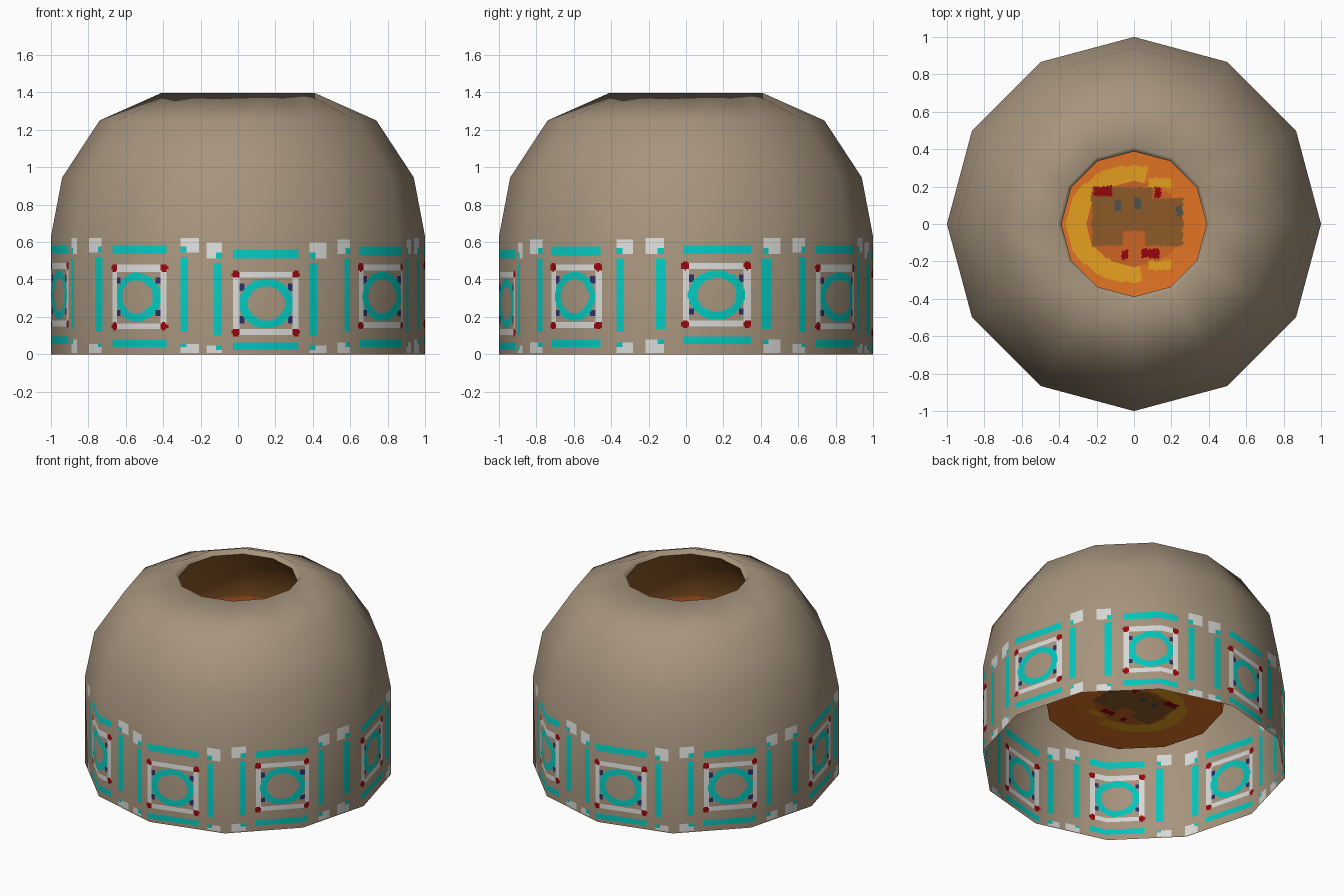
import bpy, math

if "Cube" in bpy.data.objects:
    bpy.data.objects.remove(bpy.data.objects["Cube"])

SIDES = 12
C15 = math.cos(math.radians(15))


def lin(c):
    c /= 255
    return c / 12.92 if c <= 0.04045 else ((c + 0.055) / 1.055) ** 2.4


COLOURS = {
    "tan_clay": (166, 148, 125), "turquoise": (4, 198, 188), "white_paint": (216, 216, 214),
    "dark_red": (150, 6, 12), "navy": (45, 45, 100), "orange": (226, 116, 36),
    "burnt_orange": (205, 100, 36), "amber": (245, 170, 34), "brown": (142, 90, 40),
    "slate": (80, 82, 76),
}
MATS, IDX = [], {}
for i, (n, rgb) in enumerate(COLOURS.items()):
    m = bpy.data.materials.new(n)
    m.diffuse_color = (*[lin(c) for c in rgb], 1)
    m.use_nodes = True
    m.node_tree.nodes["Principled BSDF"].inputs["Base Color"].default_value = m.diffuse_color
    MATS.append(m)
    IDX[n] = i


def make(name, verts, faces, colours, normals=None):
    me = bpy.data.meshes.new(name)
    me.from_pydata(verts, [], faces)
    used = sorted(set(colours), key=IDX.get)
    for c in used:
        me.materials.append(MATS[IDX[c]])
    me.polygons.foreach_set("material_index", [used.index(c) for c in colours])
    me.polygons.foreach_set("use_smooth", [True] * len(me.polygons))
    if normals:
        me.normals_split_custom_set_from_vertices(normals)
    me.update()
    ob = bpy.data.objects.new(name, me)
    bpy.context.collection.objects.link(ob)


def polar(deg, r, z):
    """Point on a 12-sided ring whose corners lie at multiples of 30 degrees."""
    k = r * C15 / math.cos(math.radians(deg % 30 - 15))
    a = math.radians(deg)
    return (k * math.cos(a), k * math.sin(a), z)


def revolve(name, profile, band_mats):
    verts = [polar(30 * s, r, z) for r, z in profile for s in range(SIDES)]
    faces, cols = [], []
    for j, mat in enumerate(band_mats):
        for s in range(SIDES):
            t = (s + 1) % SIDES
            faces.append((j * 12 + s, j * 12 + t, j * 12 + 12 + t, j * 12 + 12 + s))
            cols.append(mat)
    make(name, verts, faces, cols)


# frieze panels, repeated on the opposite side: angle, frame centre height,
# top bar height, bottom bar height, frame width, spread of left and right bars
PANELS = [(9.8, 0.318, 0.558, 0.077, 1.05, 1.17, 1.06), (56.5, 0.306, 0.562, 0.058, 1, 1.08, 1.07),
          (99.0, 0.272, 0.534, 0.045, 1, 0.99, 1.0), (142.3, 0.31, 0.553, 0.06, 1, 1.02, 1.07)]


def band_colour(deg, z):
    """Painted frieze: each panel is a ring in a square frame with bars around it."""
    d, zc, zt, zb, k, left, right = min((((deg - p[0] + 90) % 180 - 90,) + p[1:] for p in PANELS),
                                        key=lambda q: abs(q[0]))
    arc, w = abs(d) * 0.01725, abs(z - zc)
    u, o = arc / k, arc / (left if d < 0 else right)
    # ring
    if (u / 0.15) ** 2 + (w / 0.132) ** 2 < 1:
        return "tan_clay" if (u / 0.105) ** 2 + (w / 0.09) ** 2 < 1 else "turquoise"
    # red frame corners, white frame, navy specks
    if math.hypot(u - 0.165, w - 0.156) < 0.022:
        return "dark_red"
    if u < 0.181 and w < 0.172:
        if u > 0.147 or w > 0.138:
            return "white_paint"
        return "navy" if u > 0.118 and 0.07 < w < 0.105 else "tan_clay"
    # turquoise bars around the frame
    if abs(o - 0.264) < 0.021 and zb + 0.06 < z < zt - 0.045:
        return "turquoise"
    if u < 0.18 and (abs(z - zt) < 0.024 or abs(z - zb) < 0.02):
        return "turquoise"
    # white corner blocks with a turquoise notch
    if 0.245 < o < 0.335:
        top = -0.02 < z - zt < 0.062
        if top or 0.004 < z < zb:
            notch = o < 0.275 and (z < zt + 0.012 if top else z > zb - 0.02)
            return "turquoise" if notch else "white_paint"
    return "tan_clay"


# lower wall: fine grid on the twelve flat sides, coloured by the frieze rule
NA, NZ, H = 720, 80, 0.63
verts, norms, faces, cols = [], [], [], []
for j in range(NZ + 1):
    for i in range(NA):
        a, t = math.radians(i * 360 / NA), 0.19 * j / NZ
        verts.append(polar(i * 360 / NA, 1, j * H / NZ))
        c = math.sqrt(1 - t * t)
        norms.append((c * math.cos(a), c * math.sin(a), t))
for j in range(NZ):
    for i in range(NA):
        k = (i + 1) % NA
        faces.append((j * NA + i, j * NA + k, (j + 1) * NA + k, (j + 1) * NA + i))
        cols.append(band_colour((i + 0.5) * 360 / NA, (j + 0.5) * H / NZ))
make("painted_wall", verts, faces, cols, norms)

# upper dome, rolling smoothly over into the lip of the smoke hole
revolve("dome_roof", [(1, H), (0.94, 0.945), (0.74, 1.25), (0.41, 1.397), (0.388, 1.365)], ["tan_clay"] * 4)

# glowing inner chamber under the hole, sooty towards the top
revolve("inner_chamber", [(0.585, 0.45), (0.62, 0.68), (0.63, 0.95), (0.56, 1.18), (0.388, 1.365)],
        ["orange", "burnt_orange", "brown", "brown"])


def floor_colour(x, y):
    for cx, cy in ((-0.09, 0.1), (0.02, 0.11), (0.25, 0.07)):
        if abs(x - cx) < 0.018 and abs(y - cy) < 0.03:
            return "slate"
    for cx, cy in ((-0.17, 0.18), (0.13, 0.17), (0.09, -0.16), (-0.05, -0.17)):
        if abs(x - cx) < (0.05 if cx in (-0.17, 0.09) else 0.018) and abs(y - cy) < 0.025:
            return "dark_red"
    if -0.23 < x < 0.27 and -0.12 < y < (0.2 if x < 0.1 else 0.14) and not (abs(x) < 0.06 and y < -0.04):
        return "brown"
    r, a = math.hypot(x, y * 1.15), math.degrees(math.atan2(y, x)) % 360
    if (0.26 < r < 0.37 and 75 < a < 278) or (0.2 < abs(y) < 0.25 and 0.08 < x < 0.21):
        return "amber"
    return "burnt_orange" if r < 0.27 else "orange"


# ember floor: very shallow dish coloured by position
NA, NR, R = 180, 48, 0.585
verts, faces, cols = [(0, 0, 0.43)], [], []
for j in range(1, NR + 1):
    for i in range(NA):
        verts.append(polar(i * 360 / NA, R * j / NR, 0.43 + 0.02 * (j / NR) ** 2))
for j in range(NR):
    for i in range(NA):
        k = (i + 1) % NA
        o, p = 1 + j * NA, 1 + (j - 1) * NA
        faces.append((0, o + i, o + k) if j == 0 else (p + i, o + i, o + k, p + k))
        a, r = math.radians((i + 0.5) * 360 / NA), R * (j + 0.5) / NR
        cols.append(floor_colour(r * math.cos(a), r * math.sin(a)))
make("ember_floor", verts, faces, cols)
